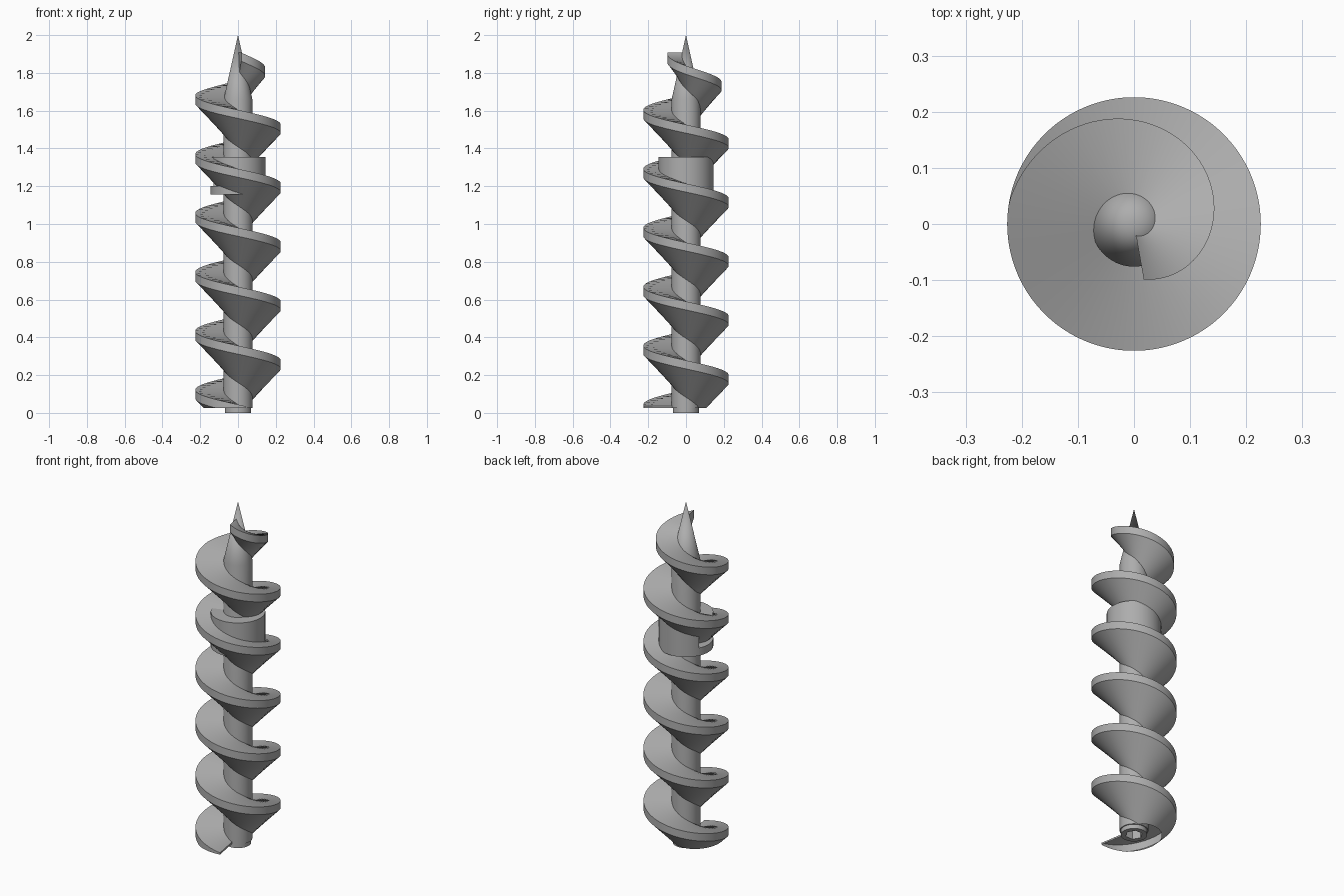
import bpy, bmesh
from math import sin, cos, radians

if "Cube" in bpy.data.objects:
    bpy.data.objects.remove(bpy.data.objects["Cube"], do_unlink=True)

steel = bpy.data.materials.new("plain_grey")
steel.use_nodes = True
grey = (0.42, 0.42, 0.42, 1)
steel.diffuse_color = grey
steel.node_tree.nodes["Principled BSDF"].inputs["Base Color"].default_value = grey

PITCH, EDGE, RADIUS, SHAFT = 0.312, 0.045, 0.226, 0.076
START, END = -440, 1720      # winding angles, degrees, from tip to foot
BASE = 0.025


def sweep(name, section, a0, a1, step=4, clip=None):
    """Turn a closed (radius, height) section about z, which may vary by angle."""
    bm = bmesh.new()
    n = max(1, round((a1 - a0) / step))
    rings = []
    for i in range(n + 1):
        a = a0 + (a1 - a0) * i / n
        c, s = cos(radians(a)), sin(radians(a))
        rings.append([bm.verts.new((r * c, r * s, z)) for r, z in section(a)])
    for p, q in zip(rings, rings[1:]):
        for j in range(len(p)):
            k = (j + 1) % len(p)
            bm.faces.new((p[j], q[j], q[k], p[k]))
    if a1 - a0 != 360:
        bm.faces.new(rings[0])
        bm.faces.new(rings[-1][::-1])
    bmesh.ops.remove_doubles(bm, verts=bm.verts, dist=1e-5)
    if clip is not None:
        cut = bmesh.ops.bisect_plane(
            bm, geom=bm.verts[:] + bm.edges[:] + bm.faces[:],
            plane_co=(0, 0, clip), plane_no=(0, 0, 1), clear_inner=True)
        edges = [e for e in cut["geom_cut"] if isinstance(e, bmesh.types.BMEdge)]
        bmesh.ops.holes_fill(bm, edges=edges, sides=0)
    bmesh.ops.recalc_face_normals(bm, faces=bm.faces)
    mesh = bpy.data.meshes.new(name)
    bm.to_mesh(mesh)
    bm.free()
    mesh.materials.append(steel)
    ob = bpy.data.objects.new(name, mesh)
    bpy.context.collection.objects.link(ob)
    bpy.ops.object.select_all(action="DESELECT")
    ob.select_set(True)
    bpy.context.view_layer.objects.active = ob
    bpy.ops.object.shade_smooth_by_angle(angle=radians(30))


def rim_height(a):
    return 1.37 - PITCH * (a - 180) / 360


# Shaft with pointed tip, stepped foot and hexagonal drive socket
def shaft(a):
    hexagon = 0.04 / cos(radians(a % 60 - 30))
    return [(0, 0.1), (hexagon, 0.1), (hexagon, 0), (0.07, 0), (0.07, BASE),
            (SHAFT, BASE), (SHAFT, 1.66), (0, 2)]


sweep("shaft", shaft, 0, 360, step=5)


# Spiral blade: level top, underside sloping down to a thick root,
# narrowing toward the tip and cut flat at the foot
def flight(a):
    t = min(1, (a - START) / 250)
    outer = 0.1 + (RADIUS - 0.1) * t
    inner = 0.02 + 0.04 * t
    top = rim_height(a)
    return [(inner, top), (outer, top), (outer, top - EDGE),
            (inner, top - EDGE - (outer - inner))]


sweep("spiral_flight", flight, START, END, clip=BASE)

# Collar around the shaft, notched under the blade on one side
IN, OUT, LOW, LIP, HIGH = 0.06, 0.145, 1.155, 1.2, 1.355
NOTCH_A, NOTCH_B = 154, 255


def collar_above(a):
    floor = min(rim_height(a) - EDGE / 2, HIGH - 0.005)
    return [(IN, HIGH), (OUT, HIGH), (OUT, floor), (IN, floor)]


def band(low, high):
    return lambda a: [(IN, high), (OUT, high), (OUT, low), (IN, low)]


sweep("collar", band(LOW, HIGH), NOTCH_B, NOTCH_A + 360)
sweep("collar_upper", collar_above, NOTCH_A, NOTCH_B)
sweep("collar_lip", band(LOW, LIP), NOTCH_A, NOTCH_B)
